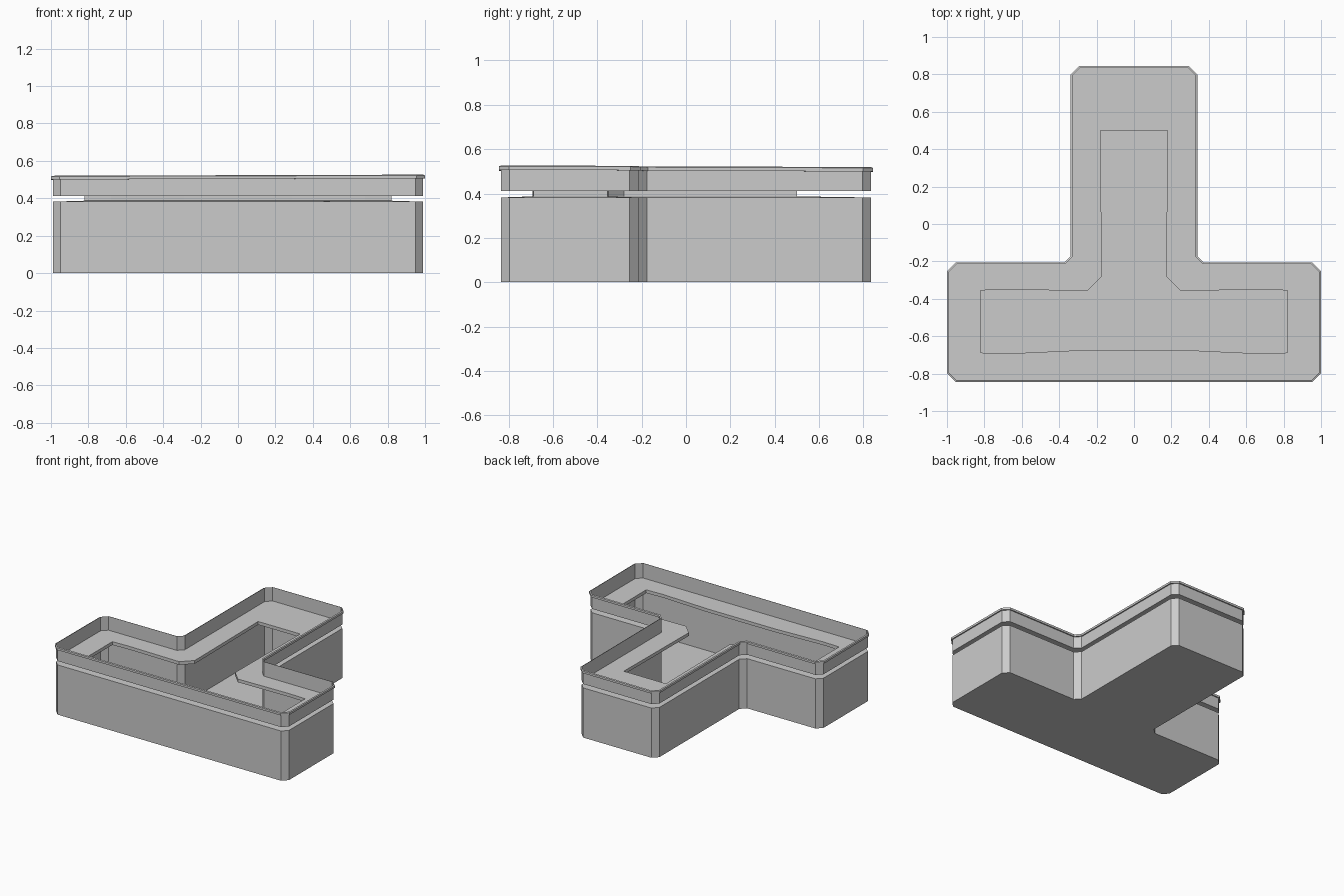
import bpy, bmesh
from mathutils import Vector

if "Cube" in bpy.data.objects:
    bpy.data.objects.remove(bpy.data.objects["Cube"])

# Right halves of the T outlines, bottom to top (matched point for point)
OUTER = [(.29, -.835), (.68, -.835), (.95, -.835), (.99, -.795), (.99, -.255), (.95, -.215),
         (.68, -.215), (.37, -.215), (.33, -.175), (.33, .795), (.29, .835)]
INNER = [(.29, -.675), (.68, -.693), (.82, -.688), (.82, -.688), (.82, -.355), (.82, -.355),
         (.68, -.35), (.25, -.358), (.172, -.28), (.179, .5), (.179, .5)]


def mirrored(half):
    return [Vector(p) for p in half] + [Vector((-x, y)) for x, y in reversed(half)]


def grow(pts, d):
    """Offset a counter-clockwise outline outward with mitred corners."""
    out = []
    for i, p in enumerate(pts):
        a = (p - pts[i - 1]).normalized()
        b = (pts[(i + 1) % len(pts)] - p).normalized()
        na, nb = Vector((a.y, -a.x)), Vector((b.y, -b.x))
        out.append(p + (na + nb) * d / (1 + na.dot(nb)))
    return out


def shell(name, rings, floor=False):
    """Skin a stack of (outline, height, tilt) rings into one sheet."""
    bm = bmesh.new()
    loops = [[bm.verts.new((p.x, p.y, z + tilt * (p.x - p.y))) for p in pts]
             for pts, z, tilt in rings]
    for a, b in zip(loops, loops[1:]):
        for i in range(len(a)):
            j = (i + 1) % len(a)
            bm.faces.new((a[i], a[j], b[j], b[i]))
    if floor:
        bm.faces.new(loops[0][::-1])
    bmesh.ops.remove_doubles(bm, verts=bm.verts, dist=1e-4)
    mesh = bpy.data.meshes.new(name)
    bm.to_mesh(mesh)
    bm.free()
    obj = bpy.data.objects.new(name, mesh)
    bpy.context.collection.objects.link(obj)
    return obj


outer, inner = mirrored(OUTER), mirrored(INNER)
rim = grow(outer, .009)

# Hollow T-shaped basin with its inward ledge
shell("basin", [(outer, 0, 0), (outer, .382, 0), (inner, .387, 0)], floor=True)

# Narrow neck, upper ledge and raised parapet
shell("neck_and_parapet", [(inner, .387, 0), (inner, .412, 0), (outer, .412, 0),
                           (outer, .521, .003)])

# Thin folded rim around the parapet top
shell("rim", [(outer, .501, .003), (rim, .501, .003), (rim, .517, .003), (outer, .521, .003)])
